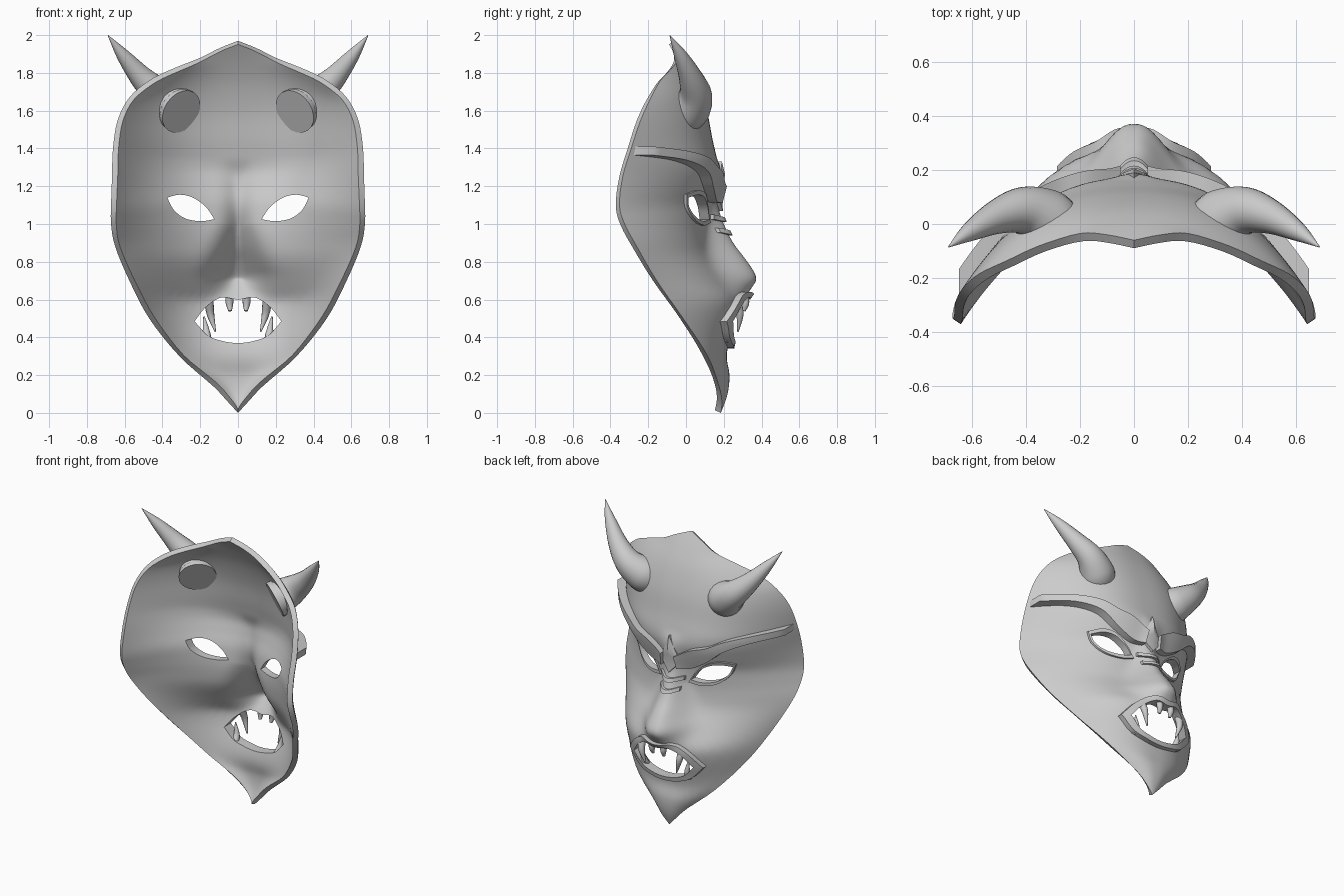
import bpy, bmesh, math
from mathutils import Vector

if "Cube" in bpy.data.objects:
    bpy.data.objects.remove(bpy.data.objects["Cube"])


def spline(pts, n=6):
    """Catmull-Rom through points of any dimension."""
    p = [Vector(q) for q in pts]
    p = [p[0] * 2 - p[1]] + p + [p[-1] * 2 - p[-2]]
    out = []
    for a, b, c, d in zip(p, p[1:], p[2:], p[3:]):
        for i in range(n):
            t = i / n
            out.append(0.5 * (2 * b + (c - a) * t + (2 * a - 5 * b + 4 * c - d) * t * t
                              + (3 * b - a - 3 * c + d) * t ** 3))
    return out + [p[-2]]


def lookup(table, z):
    if z <= table[0][0]:
        return table[0][1]
    for a, b in zip(table, table[1:]):
        if z <= b[0]:
            return a[1] + (b[1] - a[1]) * (z - a[0]) / max(b[0] - a[0], 1e-9)
    return table[-1][1]


# Half outline from chin to crown (z, half width, edge depth)
rim = spline([(0, 0, .185), (.06, .055, .19), (.14, .13, .175), (.3, .31, .115), (.5, .47, -.015),
              (.7, .575, -.155), (.88, .65, -.26), (1.0, .672, -.325), (1.1, .672, -.352),
              (1.25, .667, -.335), (1.4, .662, -.29), (1.55, .637, -.24), (1.67, .575, -.185),
              (1.76, .47, -.135), (1.82, .35, -.08), (1.88, .2, -.035), (1.93, .1, -.04),
              (1.97, 0, -.06)], 4)
width = [(p[0], p[1]) for p in rim]
edge = [(p[0], p[2]) for p in rim]
# Centre-line profile without the nose
mid = [tuple(p) for p in spline([(0, .185), (.1, .22), (.2, .23), (.3, .215), (.4, .235), (.5, .265),
                                 (.6, .275), (.7, .215), (.82, .145), (.95, .12), (1.1, .13), (1.2, .155),
                                 (1.3, .17), (1.45, .14), (1.6, .11), (1.75, .06), (1.87, 0),
                                 (1.97, -.06)])]
# Nose height above the profile
nose = [tuple(p) for p in spline([(.55, 0), (.6, .03), (.65, .09), (.7, .155), (.75, .175), (.82, .165),
                                  (.9, .125), (1.0, .08), (1.1, .04), (1.25, .02), (1.35, 0)])]


def face_y(x, z):
    u = min(abs(x) / max(lookup(width, z), 1e-4), 1)
    k = 2.05 + .45 * max(0, min(1, (.85 - z) / .25)) + .55 * max(0, min(1, (z - 1.1) / .25))
    c, e = lookup(mid, z), lookup(edge, z)
    s = .075 + .065 * max(0, min(1, (1.0 - z) / .25))
    return c + (e - c) * u ** k + lookup(nose, z) * math.exp(-(abs(x) / s) ** 2.4)


def make(name, verts, faces, angle=35):
    me = bpy.data.meshes.new(name)
    me.from_pydata([tuple(v) for v in verts], [], faces)
    bm = bmesh.new()
    bm.from_mesh(me)
    bmesh.ops.recalc_face_normals(bm, faces=bm.faces)
    bm.to_mesh(me)
    bm.free()
    ob = bpy.data.objects.new(name, me)
    bpy.context.collection.objects.link(ob)
    smooth(ob, angle)
    return ob


def smooth(ob, angle=35):
    bpy.ops.object.select_all(action='DESELECT')
    ob.select_set(True)
    bpy.context.view_layer.objects.active = ob
    bpy.ops.object.shade_smooth_by_angle(angle=math.radians(angle))


def patch(name, a, b, lift, closed=False, side=1, end_lift=None):
    """Raised band between two x-z lines, following the face."""
    verts, faces, m = [], [], 4
    end_lift = lift if end_lift is None else end_lift
    for i, (p, q) in enumerate(zip(a, b)):
        h = lift + (end_lift - lift) * (i / (len(a) - 1)) ** 2
        row = [p.lerp(q, j / m) for j in range(m + 1)]
        verts += [(side * r[0], face_y(*r) + h, r[1]) for r in row]
        verts += [(side * r[0], face_y(*r) - .015, r[1]) for r in reversed(row)]
    w, n = 2 * (m + 1), len(a)
    for i in range(n if closed else n - 1):
        for j in range(w):
            k, l = (i + 1) % n, (j + 1) % w
            faces.append((i * w + j, i * w + l, k * w + l, k * w + j))
    if not closed:
        faces += [tuple(range(w)), tuple(range((n - 1) * w, n * w))]
    return make(name, verts, faces)


def horn(name, path, sides=20, n=6):
    """Tapered tube along (x, y, z, radius) points."""
    pts = spline(path, n)
    verts, faces = [], []
    for i, p in enumerate(pts):
        t = (pts[min(i + 1, len(pts) - 1)] - pts[max(i - 1, 0)]).to_3d().normalized()
        s = t.cross(Vector((0, 0.3, -1))).normalized()
        v = t.cross(s)
        for j in range(sides):
            a = math.tau * j / sides
            verts.append(p.to_3d() + (s * math.cos(a) + v * math.sin(a)) * max(p[3], .001))
    for i in range(len(pts) - 1):
        for j in range(sides):
            l = (j + 1) % sides
            faces.append((i * sides + j, i * sides + l, (i + 1) * sides + l, (i + 1) * sides + j))
    faces += [tuple(range(sides)), tuple(range((len(pts) - 1) * sides, len(pts) * sides))]
    return make(name, verts, faces, 50)


# Mask shell: rings shrinking from the outline to the centre
half = [(p[1], p[0]) for p in rim]
loop = half + [(-x, z) for x, z in half[-2:0:-1]]
N, R, cz = len(loop), 44, .95
verts = [(0, face_y(0, cz), cz)]
for r in range(1, R + 1):
    for x, z in loop:
        X, Z = x * r / R, cz + (z - cz) * r / R
        verts.append((X, face_y(X, Z), Z))
faces = []
for j in range(N):
    k = (j + 1) % N
    faces.append((0, 1 + k, 1 + j))
    for r in range(R - 1):
        a = 1 + r * N
        faces.append((a + j, a + k, a + N + k, a + N + j))
shell = make("mask_shell", verts, faces)
if sum(p.normal.y for p in shell.data.polygons) < 0:
    shell.data.flip_normals()
sol = shell.modifiers.new("thickness", 'SOLIDIFY')
sol.thickness, sol.offset = .035, -1
bpy.ops.object.modifier_apply(modifier=sol.name)

# Eye and mouth openings
eye = spline([(.125, 1.025), (.17, 1.09), (.24, 1.14), (.31, 1.155), (.375, 1.14)])[:-1] + \
    spline([(.375, 1.14), (.34, 1.075), (.28, 1.03), (.2, 1.015), (.125, 1.025)])[:-1]
lip = spline([(-.23, .485), (-.17, .56), (-.09, .61), (0, .6), (.09, .61), (.17, .56), (.23, .485)])[:-1] + \
    spline([(.23, .485), (.16, .41), (.08, .38), (0, .37), (-.08, .38), (-.16, .41), (-.23, .485)])[:-1]
for pts, s in ((eye, 1), (eye, -1), (lip, 1)):
    n = len(pts)
    cut = make("opening_cutter", [(s * p[0], y, p[1]) for y in (-.6, .7) for p in pts],
               [tuple(range(n)), tuple(range(n, 2 * n))] +
               [(i, (i + 1) % n, n + (i + 1) % n, n + i) for i in range(n)])
    cut.hide_render = True
    bpy.context.view_layer.objects.active = shell
    mod = shell.modifiers.new("opening", 'BOOLEAN')
    mod.operation, mod.solver, mod.object = 'DIFFERENCE', 'EXACT', cut
    bpy.ops.object.modifier_apply(modifier=mod.name)
    bpy.data.objects.remove(cut)
smooth(shell)


def grow(pts, c, sx, sz):
    return [Vector((c[0] + (p[0] - c[0]) * sx, c[1] + (p[1] - c[1]) * sz)) for p in pts]


# Lips
patch("lips", lip, grow(lip, (0, .49), 1.24, 1.24), .035, True)
# Wrinkles across the nose bridge
for i, (z, w) in enumerate(((1.03, .09), (.96, .075))):
    top = spline([(-w, z + .02), (0, z + .005), (w, z + .02)])
    patch(f"nose_wrinkle_{i}", top, [p - Vector((0, .025)) for p in top], .02)
# Pointed fold between the brows
V = Vector
patch("brow_fold", [V((-.07, 1.17)), V((0, 1.33)), V((.07, 1.17))],
      [V((-.07, 1.15)), V((0, 1.07)), V((.07, 1.15))], .02)

for s, tag in ((1, "right"), (-1, "left")):
    # Eyelid frame
    patch("eyelid_" + tag, eye, grow(eye, (.25, 1.085), 1.13, 1.32), .015, True, s)
    # Brow, broad at the nose and narrow at the temple
    patch("brow_" + tag,
          spline([(.05, 1.2), (.16, 1.265), (.27, 1.3), (.37, 1.35), (.5, 1.385), (.65, 1.41)]),
          spline([(.06, 1.11), (.15, 1.125), (.26, 1.19), (.37, 1.28), (.5, 1.335), (.65, 1.365)]),
          .045, side=s, end_lift=.1)
    # Horn
    horn("horn_" + tag, [(s * .30, -.02, 1.595, .122), (s * .335, .02, 1.62, .115),
                         (s * .415, .05, 1.685, .088), (s * .51, .025, 1.775, .063),
                         (s * .61, -.03, 1.895, .035), (s * .688, -.085, 1.998, .002)])
    # Teeth
    horn("upper_fang_" + tag, [(s * .155, .265, .59, .026), (s * .145, .285, .52, .02),
                               (s * .12, .275, .43, .004)], 10)
    horn("front_tooth_" + tag, [(s * .045, .31, .63, .022), (s * .045, .315, .58, .02),
                                (s * .042, .305, .54, .01)], 10)
    horn("lower_fang_" + tag, [(s * .165, .2, .385, .026), (s * .168, .225, .43, .02),
                               (s * .18, .23, .51, .004)], 10)
